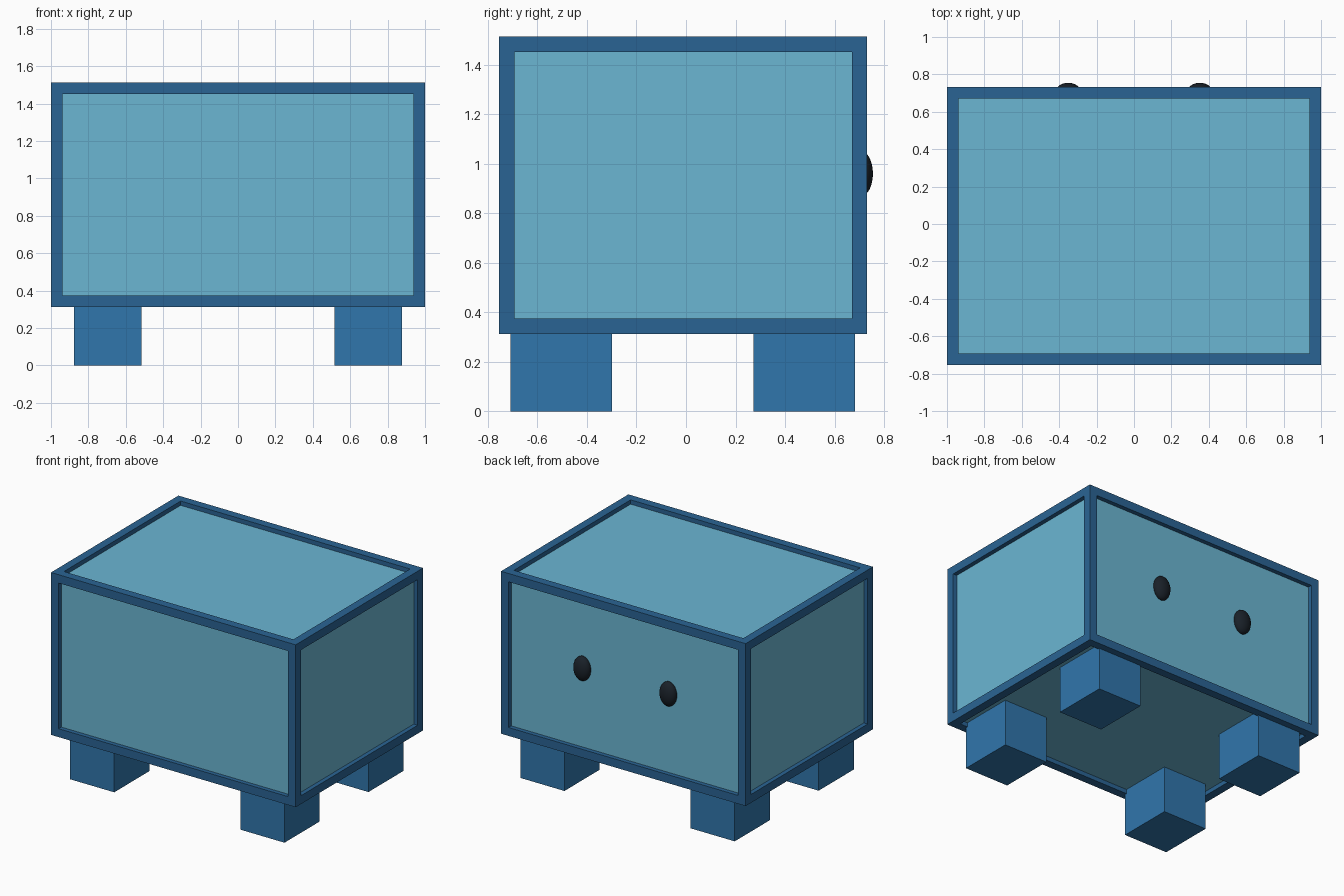
import bpy, bmesh
from mathutils import Matrix, Vector

if "Cube" in bpy.data.objects:
    bpy.data.objects.remove(bpy.data.objects["Cube"])


def material(name, rgb):
    m = bpy.data.materials.new(name)
    m.diffuse_color = (*rgb, 1)
    m.use_nodes = True
    m.node_tree.nodes["Principled BSDF"].inputs["Base Color"].default_value = m.diffuse_color
    return m


FRAME = material("frame_blue", (0.023, 0.127, 0.296))
PANEL = material("panel_light_blue", (0.147, 0.468, 0.651))
LEG = material("leg_blue", (0.03, 0.18, 0.413))
BLACK = material("eye_black", (0.01, 0.015, 0.022))


def finish(name, bm, mats):
    me = bpy.data.meshes.new(name)
    bm.to_mesh(me)
    bm.free()
    for m in mats:
        me.materials.append(m)
    ob = bpy.data.objects.new(name, me)
    bpy.context.collection.objects.link(ob)
    return ob


def box(lo, hi):
    lo, hi = Vector(lo), Vector(hi)
    bm = bmesh.new()
    bmesh.ops.create_cube(
        bm, size=1,
        matrix=Matrix.Translation((lo + hi) / 2) @ Matrix.Diagonal((*(hi - lo), 1)))
    return bm


# Body: box with a raised frame around a sunken panel on every side
bm = box((-1, -0.755, 0.313), (1, 0.732, 1.513))
panels = list(bm.faces)
bmesh.ops.inset_individual(bm, faces=panels, thickness=0.062, use_even_offset=True)
sunk = bmesh.ops.extrude_discrete_faces(bm, faces=panels)["faces"]
for f in sunk:
    f.normal_update()
    bmesh.ops.translate(bm, verts=f.verts, vec=f.normal * -0.032)
    f.material_index = 1
bmesh.ops.recalc_face_normals(bm, faces=bm.faces)
finish("body", bm, [FRAME, PANEL])

# Legs reach up to the sunken bottom panel; eyes sit on the back panel
for side, s in (("left", -1), ("right", 1)):
    for end, y in (("front", -0.503), ("back", 0.477)):
        x = s * 0.696
        finish(f"{end}_{side}_leg",
               box((x - 0.18, y - 0.205, 0), (x + 0.18, y + 0.205, 0.36)), [LEG])

    bm = bmesh.new()
    bmesh.ops.create_uvsphere(
        bm, u_segments=32, v_segments=16, radius=1,
        matrix=Matrix.Translation((s * 0.352, 0.708, 0.96))
        @ Matrix.Diagonal((0.066, 0.047, 0.09, 1)))
    for f in bm.faces:
        f.smooth = True
    finish(f"{side}_eye", bm, [BLACK])
